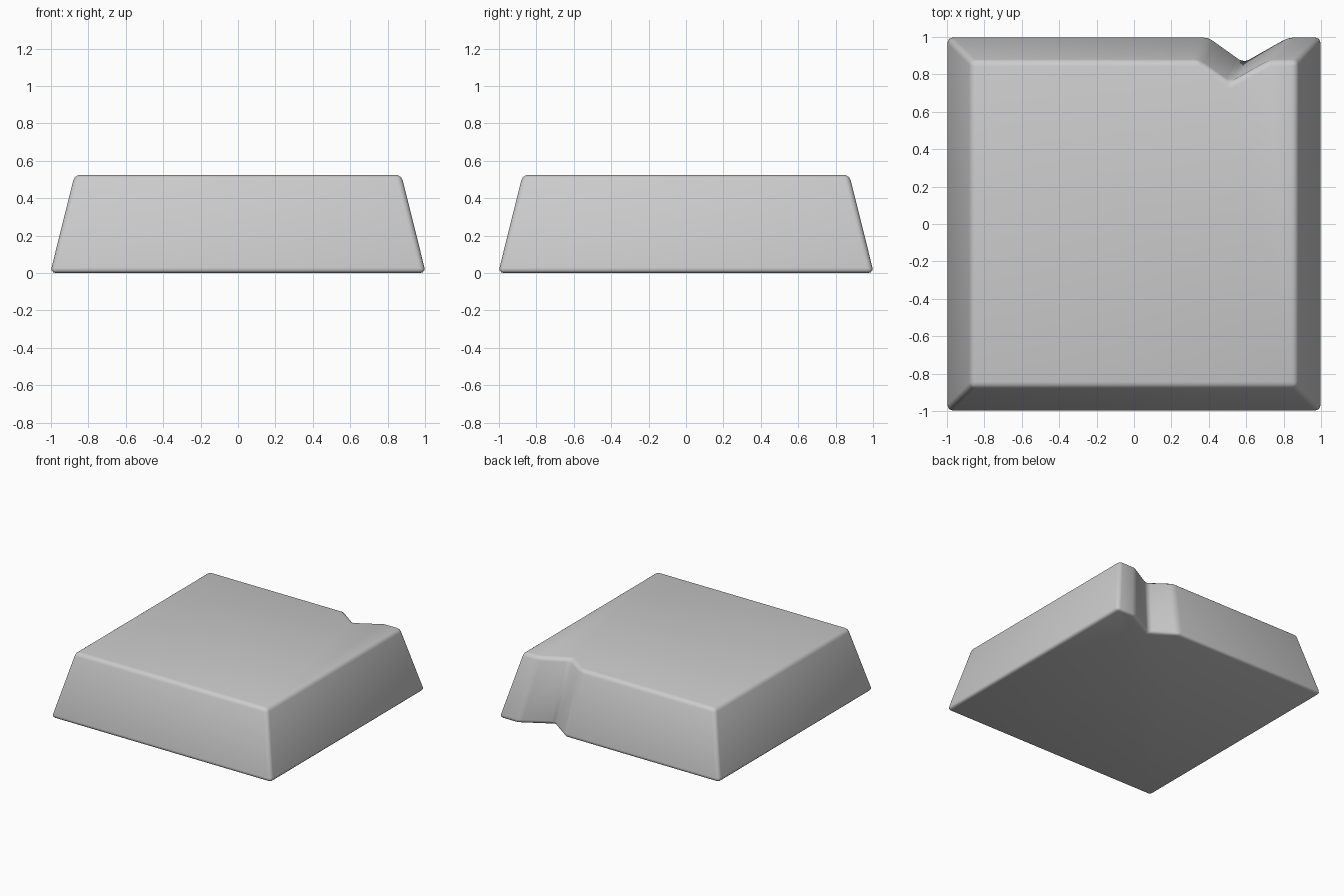
import bpy, bmesh

if "Cube" in bpy.data.objects:
    bpy.data.objects.remove(bpy.data.objects["Cube"])

HEIGHT = 0.525
TAPER = 0.87      # top outline relative to the base outline
BASE = 1.004      # slightly oversize, the rounded edge brings it back to 1

# Base outline, with a chipped notch in the back edge
outline = [(-BASE, -BASE), (BASE, -BASE), (BASE, BASE),
           (0.83, BASE), (0.59, 0.868), (0.40, BASE), (-BASE, BASE)]

# Tapered slab
bm = bmesh.new()
bottom = [bm.verts.new((x, y, 0)) for x, y in outline]
top = [bm.verts.new((x * TAPER, y * TAPER, HEIGHT)) for x, y in outline]
bm.faces.new(bottom[::-1])
bm.faces.new(top)
for i in range(len(outline)):
    j = (i + 1) % len(outline)
    bm.faces.new((bottom[i], bottom[j], top[j], top[i]))
bmesh.ops.recalc_face_normals(bm, faces=bm.faces)

mesh = bpy.data.meshes.new("chipped_slab")
bm.to_mesh(mesh)
bm.free()
slab = bpy.data.objects.new("chipped_slab", mesh)
bpy.context.collection.objects.link(slab)
mesh.shade_smooth()

# Softly rounded edges
bevel = slab.modifiers.new("rounded_edges", 'BEVEL')
bevel.width = 0.03
bevel.segments = 3
bevel.limit_method = 'NONE'
